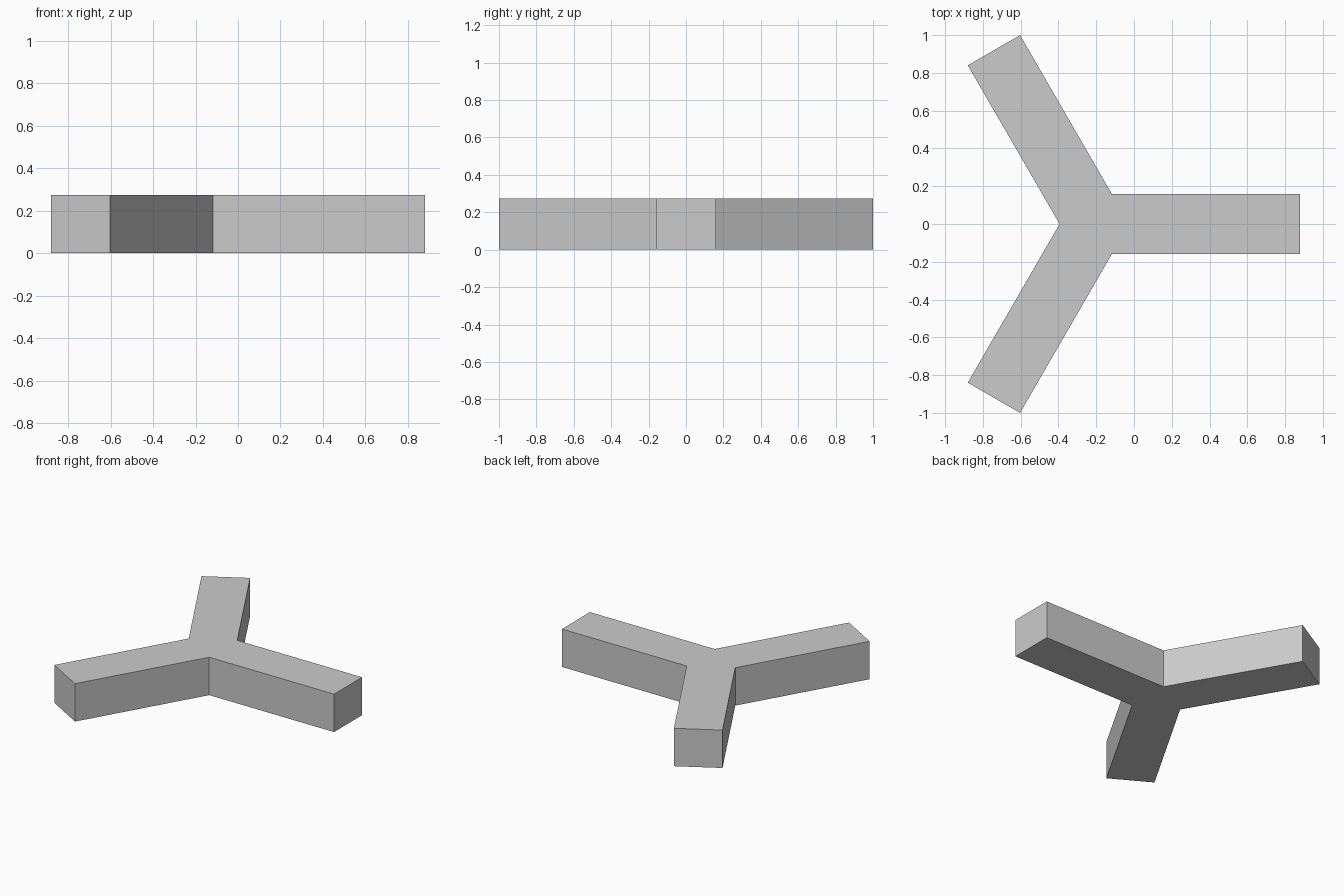
import bpy
import bmesh

cube = bpy.data.objects.get("Cube")
if cube:
    bpy.data.objects.remove(cube, do_unlink=True)

HEIGHT = 0.274

# Plain grey material
grey = bpy.data.materials.new("plain grey")
grey.use_nodes = True
colour = (0.6, 0.6, 0.6, 1.0)
grey.diffuse_color = colour
grey.node_tree.nodes["Principled BSDF"].inputs["Base Color"].default_value = colour

# Half outline of the three-armed bar, mirrored across y = 0
half = [(0.88, 0.16), (-0.118, 0.16), (-0.603, 1.0), (-0.88, 0.84)]
notch = [(-0.394, 0.0)]
outline = half + notch + [(x, -y) for x, y in reversed(half)]

# Extrude the outline to a solid
bm = bmesh.new()
base = bm.faces.new([bm.verts.new((x, y, 0)) for x, y in outline])
top = bmesh.ops.extrude_face_region(bm, geom=[base], use_keep_orig=True)["geom"]
bmesh.ops.translate(bm, vec=(0, 0, HEIGHT),
                    verts=[v for v in top if isinstance(v, bmesh.types.BMVert)])
bmesh.ops.recalc_face_normals(bm, faces=bm.faces)

mesh = bpy.data.meshes.new("three_arm_bar")
bm.to_mesh(mesh)
bm.free()
mesh.materials.append(grey)
bar = bpy.data.objects.new("three_arm_bar", mesh)
bpy.context.collection.objects.link(bar)
